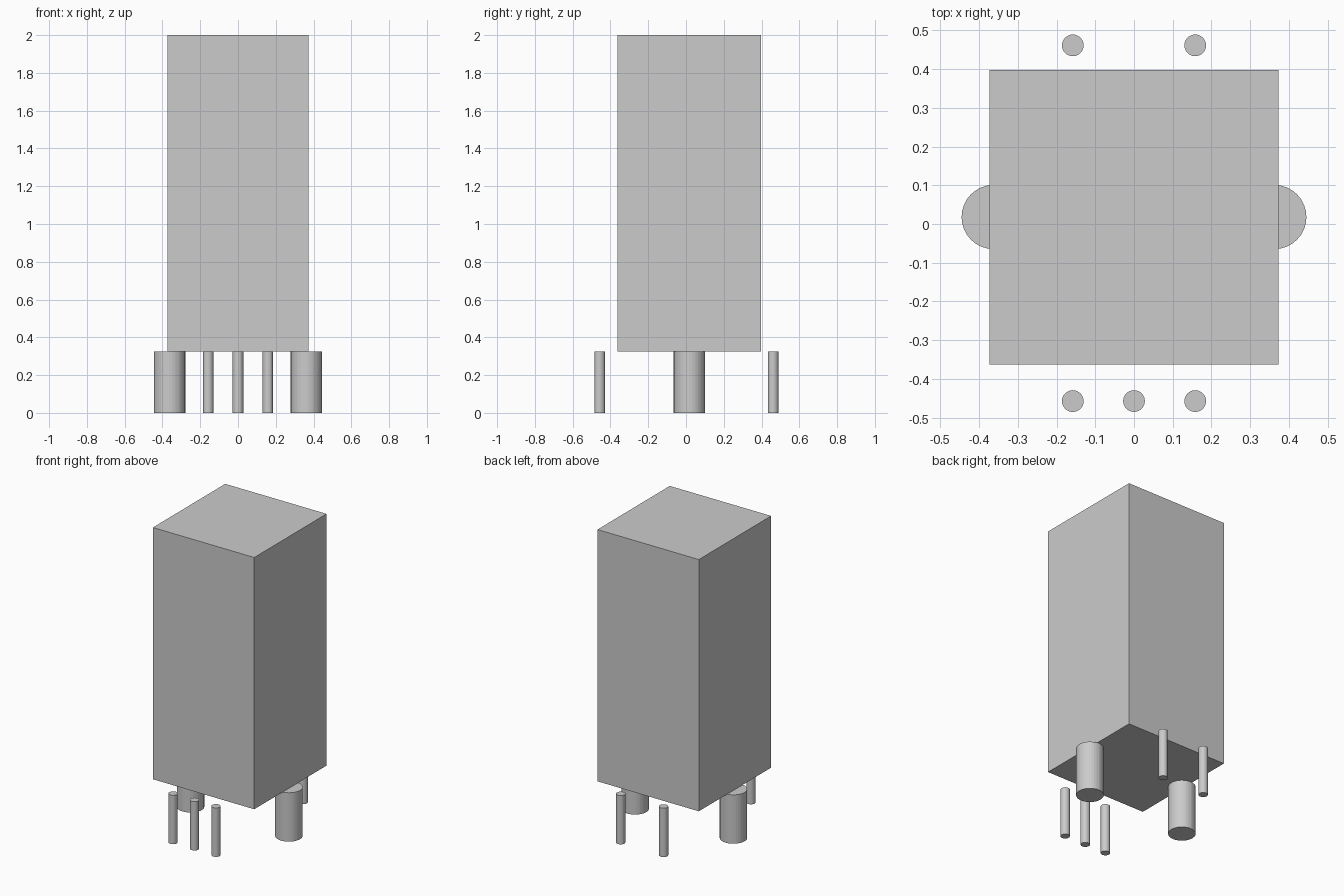
import bpy

cube = bpy.data.objects.get("Cube")
if cube:
    bpy.data.objects.remove(cube, do_unlink=True)

grey = bpy.data.materials.new("light_grey")
grey.use_nodes = True
colour = (0.6, 0.6, 0.6, 1)
grey.diffuse_color = colour
grey.node_tree.nodes["Principled BSDF"].inputs["Base Color"].default_value = colour

BASE = 0.325  # underside of the body
TOP = 2.0


def finish(name):
    obj = bpy.context.object
    obj.name = name
    obj.data.materials.append(grey)
    return obj


def peg(name, x, y, radius):
    bpy.ops.mesh.primitive_cylinder_add(
        vertices=32, radius=radius, depth=BASE, location=(x, y, BASE / 2))
    return finish(name)


# Tall box body
bpy.ops.mesh.primitive_cube_add(size=1, location=(0, 0.018, (BASE + TOP) / 2))
body = finish("body")
body.scale = (0.746, 0.76, TOP - BASE)
bpy.ops.object.transform_apply(location=False, rotation=False, scale=True)

# Thick side posts and thin corner pins, mirrored left and right
for side, sign in (("left", 1), ("right", -1)):
    peg(f"{side}_post", sign * 0.362, 0.018, 0.083)
    peg(f"front_{side}_pin", sign * 0.158, -0.457, 0.028)
    peg(f"back_{side}_pin", sign * 0.158, 0.461, 0.028)

# Single middle pin at the front
peg("front_middle_pin", 0, -0.457, 0.028)
